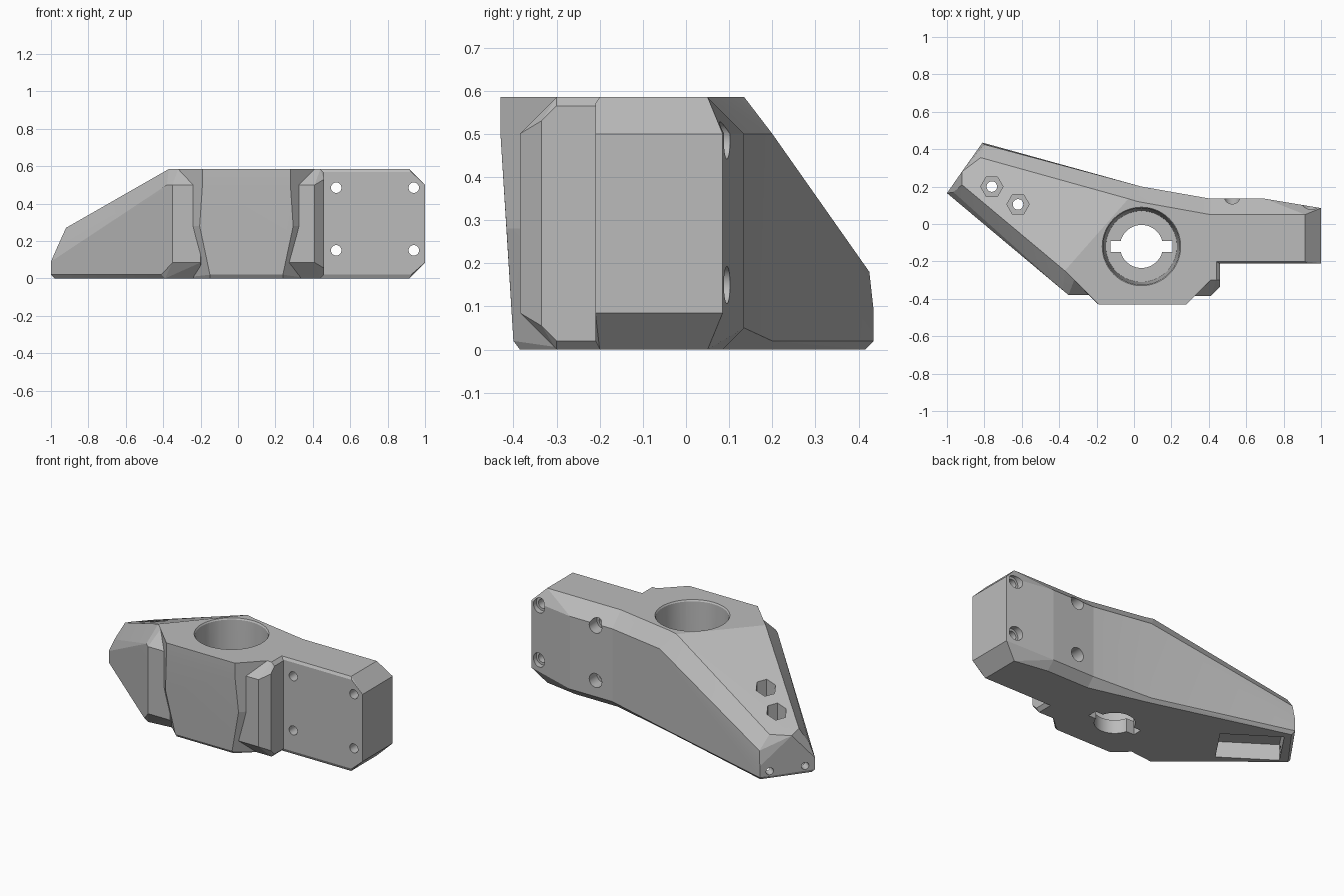
import bpy, bmesh, math
from mathutils import Matrix, Vector

default = bpy.data.objects.get("Cube")
if default:
    bpy.data.objects.remove(default, do_unlink=True)

TOP, HIGH, LOW, EDGE = 0.585, 0.5, 0.085, 0.02

grey = bpy.data.materials.new("plain grey")
grey.use_nodes = True
grey.diffuse_color = (0.5, 0.5, 0.5, 1)
grey.node_tree.nodes["Principled BSDF"].inputs["Base Color"].default_value = grey.diffuse_color


def to_object(name, bm):
    bmesh.ops.recalc_face_normals(bm, faces=bm.faces)
    mesh = bpy.data.meshes.new(name)
    bm.to_mesh(mesh)
    bm.free()
    mesh.materials.append(grey)
    obj = bpy.data.objects.new(name, mesh)
    bpy.context.collection.objects.link(obj)
    return obj


def block(name, columns):
    """Convex block around columns of points: x, y, then one or more heights."""
    bm = bmesh.new()
    for x, y, *heights in columns:
        for z in heights:
            bm.verts.new((x, y, z))
    result = bmesh.ops.convex_hull(bm, input=bm.verts[:])
    inner = {v for v in result["geom_interior"] + result["geom_unused"]
             if isinstance(v, bmesh.types.BMVert)}
    bmesh.ops.delete(bm, geom=list(inner), context="VERTS")
    bmesh.ops.dissolve_limit(bm, angle_limit=0.01, verts=bm.verts[:], edges=bm.edges[:])
    return to_object(name, bm)


def rod(name, start, end, r_start, r_end=None, sides=64):
    """Cylinder, cone or prism running between two points."""
    start, end = Vector(start), Vector(end)
    axis = end - start
    turn = axis.to_track_quat("Z", "Y").to_matrix().to_4x4()
    bm = bmesh.new()
    bmesh.ops.create_cone(bm, cap_ends=True, segments=sides, radius1=r_start,
                          radius2=r_end or r_start, depth=axis.length,
                          matrix=Matrix.Translation((start + end) / 2) @ turn)
    return to_object(name, bm)


def box(name, centre, size, angle=0.0):
    bm = bmesh.new()
    bmesh.ops.create_cube(bm, size=1, matrix=Matrix.Translation(centre)
                          @ Matrix.Rotation(angle, 4, "Z") @ Matrix.Diagonal((*size, 1)))
    return to_object(name, bm)


def combine(target, tool, operation):
    mod = target.modifiers.new(tool.name, "BOOLEAN")
    mod.operation, mod.solver, mod.object = operation, "EXACT", tool
    bpy.context.view_layer.objects.active = target
    bpy.ops.object.modifier_apply(modifier=mod.name)
    bpy.data.objects.remove(tool, do_unlink=True)


# Central body with a leaning front and angled cheeks
bracket = block("bracket", [
    (-0.19, -0.43, HIGH, TOP), (0.28, -0.43, HIGH, TOP),
    (-0.205, -0.416, 0.28), (0.295, -0.416, 0.28),
    (-0.15, -0.4, EDGE), (0.24, -0.4, EDGE),
    (-0.15, -0.385, 0), (0.24, -0.385, 0),
    (-0.37, -0.25, 0.28, TOP), (0.42, -0.29, 0.28, TOP),
    (-0.33, -0.22, 0), (0.38, -0.26, 0),
    (0.02, 0.12, TOP), (0.41, 0.05, TOP),
    (0.04, 0.2, EDGE, HIGH), (0.41, 0.135, 0.05, HIGH),
    (0.035, 0.18, 0), (0.41, 0.085, 0)])

# Sloping arm on the -x side, including the front flange
sloping_arm = block("sloping_arm", [
    (-1, 0.165, EDGE, 0.09), (-0.81, 0.435, EDGE, 0.09),
    (-0.965, 0.17, 0.17), (-0.8, 0.425, 0.18),
    (-0.92, 0.21, 0.27), (-0.92, 0.28, 0.25), (-0.82, 0.355, 0.26),
    (-0.98, 0.17, 0), (-0.8, 0.415, 0), (-0.39, -0.32, 0),
    (-0.41, -0.329, EDGE), (-0.38, -0.354, HIGH),
    (-0.35, -0.38, LOW, HIGH), (-0.2, -0.38, LOW, HIGH),
    (-0.32, -0.3, 0, TOP), (-0.2, -0.3, 0, TOP),
    (-0.37, -0.25, TOP), (-0.03, 0.135, TOP), (0.02, 0.12, TOP),
    (0.04, 0.2, EDGE, HIGH), (0.035, 0.18, 0)])

# Plate arm on the +x side
plate_arm = block("plate_arm", [
    (0.3, -0.2, 0, TOP), (0.41, 0.05, TOP), (0.41, 0.135, 0.05, HIGH), (0.41, 0.085, 0),
    (0.7, 0.135, 0.05, HIGH), (0.7, 0.085, 0),
    (0.915, 0.05, 0, TOP), (0.915, -0.2, 0, TOP),
    (1, 0.085, LOW, HIGH), (1, -0.21, LOW, HIGH),
    (0.35, -0.21, EDGE, 0.57), (0.925, -0.21, EDGE, 0.57)])

# Front flange beside the plate arm
flange = block("flange", [
    (0.24, -0.385, LOW, HIGH), (0.41, -0.385, LOW, HIGH),
    (0.46, -0.335, 0.055, 0.53), (0.46, -0.3, EDGE, 0.565),
    (0.24, -0.3, 0, TOP), (0.44, -0.3, 0, TOP),
    (0.46, -0.2, EDGE, 0.565), (0.44, -0.2, 0, TOP),
    (0.3, -0.1, 0, TOP), (0.24, -0.2, 0, TOP)])

for part in (sloping_arm, plate_arm, flange):
    combine(bracket, part, "UNION")

# Large socket with a rim, a floor hole and two key slots
cx, cy = 0.04, -0.12
cutters = [
    rod("socket", (cx, cy, LOW), (cx, cy, 0.6), 0.19, 0.205),
    rod("rim", (cx, cy, 0.57), (cx, cy, 0.6), 0.2, 0.22),
    rod("floor_hole", (cx, cy, -0.1), (cx, cy, 0.2), 0.115),
    box("key_slot", (cx, cy, 0.05), (0.33, 0.06, 0.3))]

# Bolt holes through the plate arm, countersunk at the back
for x in (0.525, 0.94):
    for z in (0.15, 0.485):
        cutters.append(rod("bolt_hole", (x, -0.3, z), (x, 0.3, z), 0.028))
        cutters.append(rod("bolt_head", (x, 0.06, z), (x, 0.3, z), 0.043))

# Pocket under the sloping arm
lean = math.radians(-34)
cutters.append(box("pocket", (-0.71, 0.16, 0), (0.36, 0.26, 0.2), lean))

# Hexagonal nut seats above the pocket
for x, y in ((-0.76, 0.2), (-0.62, 0.105)):
    seat = rod("nut_seat", (x, y, 0.2), (x, y, 0.6), 0.06, sides=6)
    spin = Matrix.Translation((x, y, 0)) @ Matrix.Rotation(math.pi / 6, 4, "Z") \
        @ Matrix.Translation((-x, -y, 0))
    if max(v.co.x for v in seat.data.vertices) < x + 0.055:
        seat.data.transform(spin)
    cutters.append(seat)
    cutters.append(rod("nut_hole", (x, y, 0.05), (x, y, 0.3), 0.028))

# Two pin holes in the end of the sloping arm
near, far = Vector((-1, 0.165, 0.05)), Vector((-0.81, 0.435, 0.05))
inward = Vector((0.82, -0.575, 0))
for t in (0.18, 0.82):
    p = near.lerp(far, t)
    cutters.append(rod("pin_hole", p - inward * 0.1, p + inward * 0.2, 0.022))

for cutter in cutters:
    combine(bracket, cutter, "DIFFERENCE")

# Smooth the round walls and keep the facets sharp
bpy.ops.object.select_all(action="DESELECT")
bracket.select_set(True)
bpy.context.view_layer.objects.active = bracket
bpy.ops.object.shade_smooth_by_angle(angle=math.radians(6))
